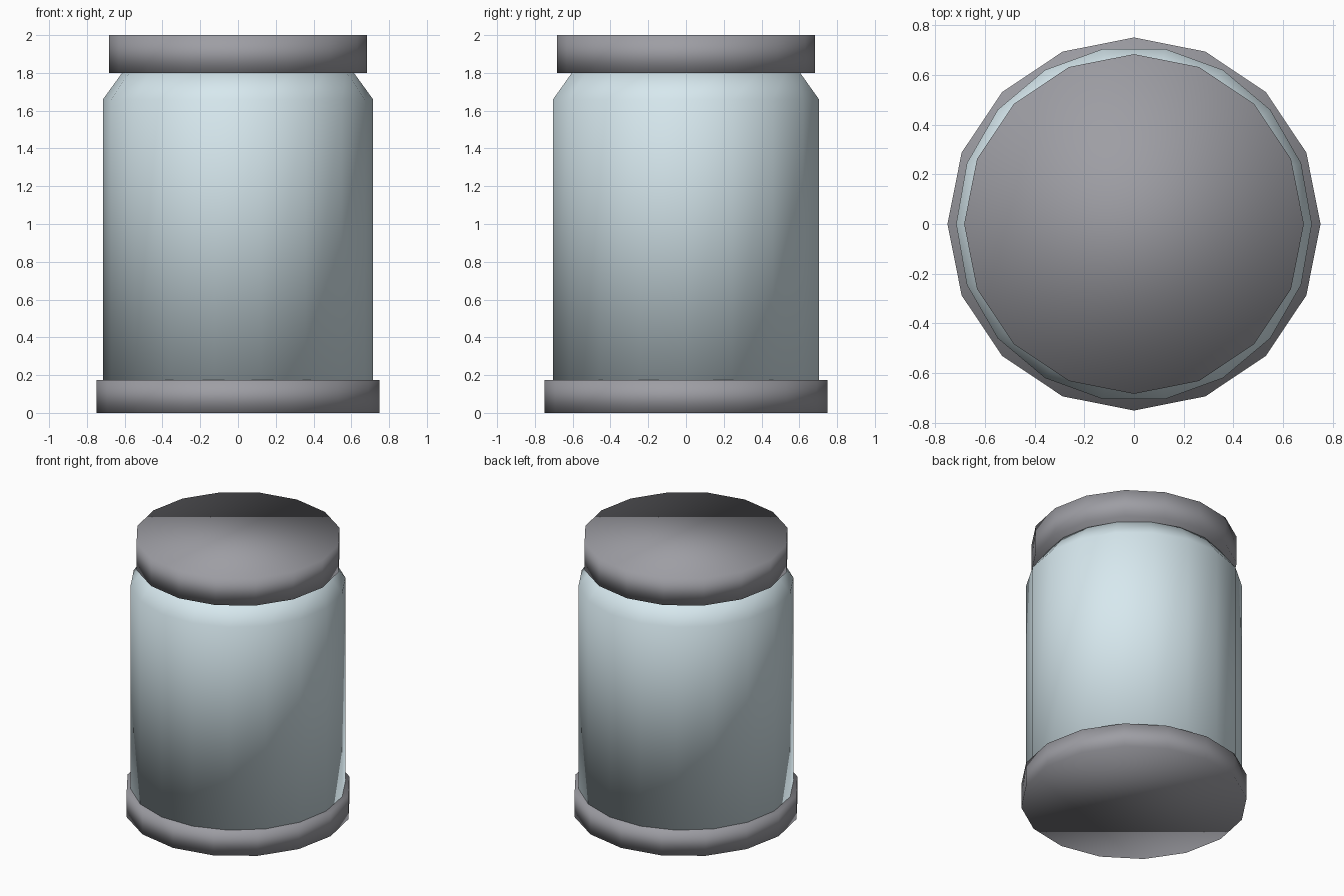
import bpy
import bmesh
from math import cos, sin, tau

if "Cube" in bpy.data.objects:
    bpy.data.objects.remove(bpy.data.objects["Cube"])


def material(name, color):
    mat = bpy.data.materials.new(name)
    mat.diffuse_color = (*color, 1)
    mat.use_nodes = True
    mat.node_tree.nodes["Principled BSDF"].inputs["Base Color"].default_value = mat.diffuse_color
    return mat


def turned(name, sides, profile, mat):
    """Smooth-shaded closed solid turned around z from (radius, z) points."""
    bm = bmesh.new()
    rings = [[bm.verts.new((r * cos(tau * i / sides), r * sin(tau * i / sides), z))
              for i in range(sides)] for r, z in profile]
    for low, high in zip(rings, rings[1:]):
        for i in range(sides):
            j = (i + 1) % sides
            bm.faces.new((low[i], low[j], high[j], high[i]))
    bm.faces.new(rings[0][::-1])
    bm.faces.new(rings[-1])
    for face in bm.faces:
        face.smooth = True
    mesh = bpy.data.meshes.new(name)
    bm.to_mesh(mesh)
    bm.free()
    mesh.materials.append(mat)
    obj = bpy.data.objects.new(name, mesh)
    bpy.context.collection.objects.link(obj)
    return obj


metal = material("metal", (0.34, 0.34, 0.37))
glass = material("glass", (0.68, 0.81, 0.86))

# Foot ring, glass body with sloped shoulder, and lid
turned("base", 16, [(0.75, 0), (0.75, 0.175)], metal)
turned("glass_body", 18, [(0.715, 0.165), (0.715, 1.66), (0.61, 1.805)], glass)
turned("lid", 16, [(0.683, 1.8), (0.683, 2.0)], metal)
